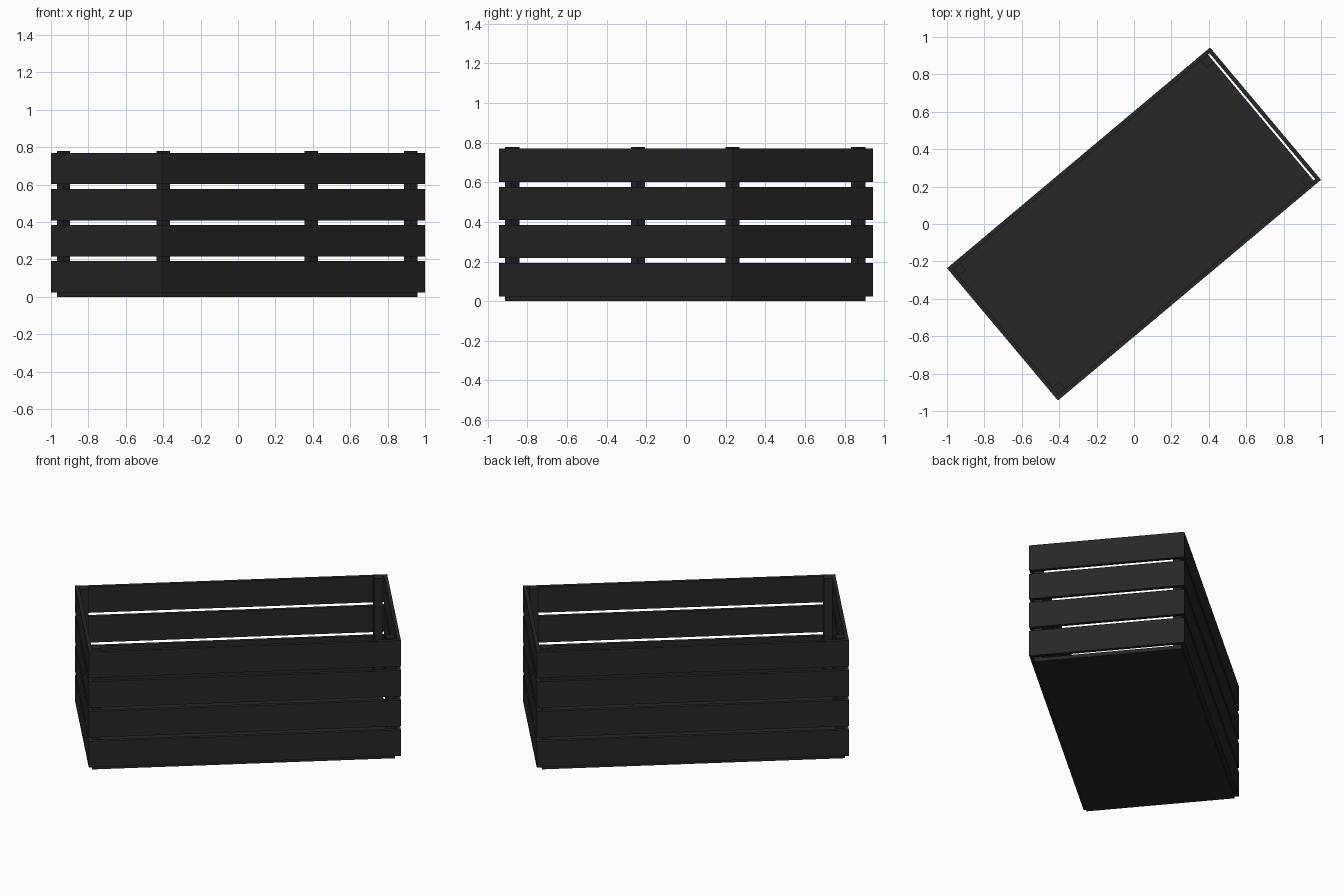
import bpy, math
from mathutils import Matrix

if "Cube" in bpy.data.objects:
    bpy.data.objects.remove(bpy.data.objects["Cube"])

ROT = Matrix.Rotation(math.radians(40), 4, 'Z')   # crate sits turned on the ground
HL, HW, T = 0.918, 0.4615, 0.022                  # half length, half width, board thickness

mat = bpy.data.materials.new("dark_stain")
mat.diffuse_color = (0.02, 0.02, 0.02, 1)
mat.use_nodes = True
mat.node_tree.nodes["Principled BSDF"].inputs["Base Color"].default_value = mat.diffuse_color


def board(name, x0, x1, y0, y1, z0, z1):
    bpy.ops.mesh.primitive_cube_add(size=1)
    ob = bpy.context.object
    ob.name = name
    ob.data.transform(Matrix.Diagonal((x1 - x0, y1 - y0, z1 - z0, 1)))
    ob.matrix_world = ROT @ Matrix.Translation(((x0 + x1) / 2, (y0 + y1) / 2, (z0 + z1) / 2))
    ob.data.materials.append(mat)
    return ob


# floor panel, stopping just short of one end
FX0, FX1 = -HL + T, 0.885
board("floor", FX0, FX1, -HW + T, HW - T, 0, 0.024)

# corner posts standing on the floor
P = 0.051
for sx, x0 in (("left", FX0), ("right", FX1 - P)):
    for sy, y0 in (("front", -HW + T), ("back", HW - T - P)):
        board(f"post_{sy}_{sx}", x0, x0 + P, y0, y0 + P, 0.024, 0.779)

# four rows of slats around the crate
for i in range(4):
    z0 = 0.024 + i * 0.1927
    z1 = z0 + 0.168
    board(f"front_slat_{i}", -HL, HL, -HW, -HW + T, z0, z1)
    board(f"back_slat_{i}", -HL, HL, HW - T, HW, z0, z1)
    board(f"left_slat_{i}", -HL, -HL + T, -HW + T, HW - T, z0, z1)
    board(f"right_slat_{i}", HL - T, HL, -HW + T, HW - T, z0, z1)
